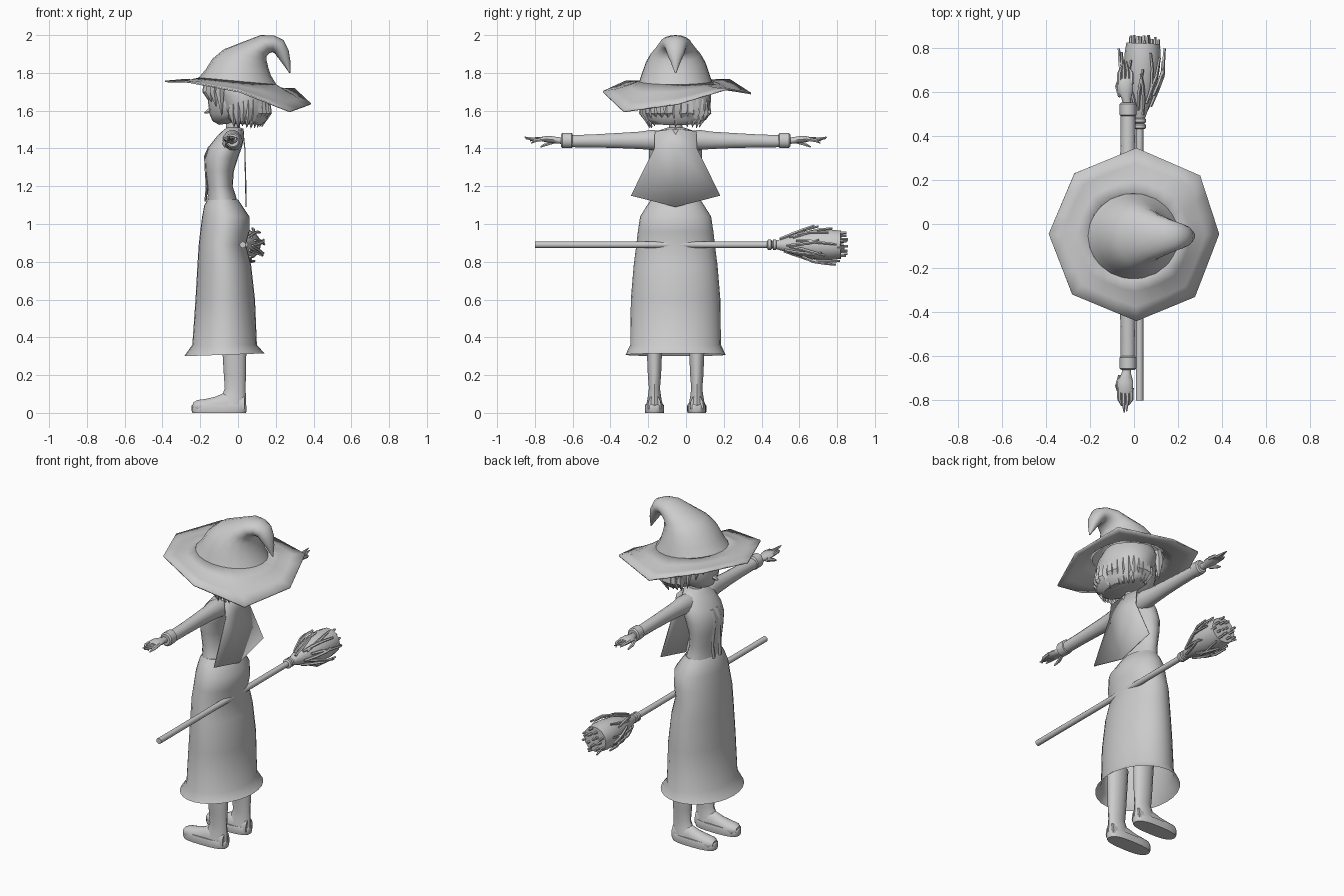
import bpy, bmesh, math, random
from mathutils import Vector as V

random.seed(4)
C = -0.055  # body centre line in y; the figure faces -x
grey = bpy.data.materials.new("plain_grey")
grey.diffuse_color = (0.6, 0.6, 0.6, 1)


def spow(c, p):
    return math.copysign(abs(c) ** p, c)


def loft(bm, rings, n=16, p=1.0, caps=(True, True)):
    """Skin (centre, u, v) rings; p < 1 squares the section."""
    loops = []
    for c, u, v in rings:
        angs = [2 * math.pi * i / n for i in range(n)]
        loops.append([bm.verts.new(V(c) + V(u) * spow(math.cos(a), p) + V(v) * spow(math.sin(a), p))
                      for a in angs])
    for a, b in zip(loops, loops[1:]):
        for i in range(n):
            j = (i + 1) % n
            bm.faces.new((a[i], a[j], b[j], b[i]))
    if caps[0]:
        bm.faces.new(loops[0])
    if caps[1]:
        bm.faces.new(loops[-1])


def span(fx, fz, bx, bz, hy, y=C):
    """Ring from its front and back points in profile and its half width."""
    f, b = V((fx, y, fz)), V((bx, y, bz))
    return (f + b) / 2, (f - b) / 2, (0, hy, 0)


def tube(bm, pts, radii, n=6):
    """Round rod through points."""
    pts = [V(q) for q in pts]
    rings = []
    for i, q in enumerate(pts):
        d = (pts[min(i + 1, len(pts) - 1)] - pts[max(i - 1, 0)]).normalized()
        ref = V((0, 0, 1)) if abs(d.z) < 0.8 else V((1, 0, 0))
        u = d.cross(ref).normalized()
        rings.append((q, u * radii[i], d.cross(u) * radii[i]))
    loft(bm, rings, n)


def finish(name, bm, angle=40, thick=0):
    bmesh.ops.recalc_face_normals(bm, faces=bm.faces)
    me = bpy.data.meshes.new(name)
    bm.to_mesh(me)
    bm.free()
    me.materials.append(grey)
    for f in me.polygons:
        f.use_smooth = True
    me.set_sharp_from_angle(angle=math.radians(angle))
    ob = bpy.data.objects.new(name, me)
    bpy.context.collection.objects.link(ob)
    if thick:
        m = ob.modifiers.new("thickness", "SOLIDIFY")
        m.thickness, m.offset = thick, 0
    return ob


def body(name, rows, n=20, caps=(True, True), angle=40, thick=0):
    bm = bmesh.new()
    loft(bm, [span(*r) for r in rows], n, caps=caps)
    return finish(name, bm, angle, thick)


# Long skirt, open below with a flared hem
body("skirt", [(-.285, .30, .14, .315, .265), (-.242, .36, .10, .36, .24), (-.225, .60, .09, .60, .237),
               (-.215, .78, .07, .78, .222), (-.208, .89, .042, .89, .208), (-.20, .96, .06, .96, .20),
               (-.19, 1.04, .06, 1.04, .188), (-.178, 1.10, .02, 1.10, .15), (-.16, 1.13, 0, 1.13, .13)],
     28, (False, True))

# Bodice
body("torso", [(-.165, 1.09, .005, 1.09, .14), (-.16, 1.15, -.012, 1.15, .125), (-.162, 1.2, -.028, 1.2, .122),
               (-.172, 1.28, -.022, 1.28, .13), (-.176, 1.35, 0, 1.35, .14), (-.155, 1.41, .022, 1.41, .14),
               (-.115, 1.46, .032, 1.46, .125), (-.085, 1.49, .03, 1.50, .09), (-.06, 1.51, .012, 1.51, .045)])
body("neck", [(-.07, 1.47, .015, 1.47, .042), (-.062, 1.52, .01, 1.52, .035), (-.07, 1.58, .02, 1.58, .04)], 12)

# Narrow open lapels down the bodice front
for s in (-1, 1):
    bm = bmesh.new()
    loft(bm, [((x, C + s * w, z), (.006, 0, 0), (0, .016, 0)) for x, w, z in
              ((-.172, .03, 1.12), (-.165, .034, 1.2), (-.17, .026, 1.28), (-.174, .022, 1.36), (-.152, .02, 1.41))],
         4)
    finish("lapel", bm)

# Flat cape panel on the back
bm = bmesh.new()
rows = []
for x, w, z, zmid in ((.025, .11, 1.49, 1.505), (.036, .113, 1.40, 1.40), (.043, .237, 1.15, 1.09)):
    rows.append([bm.verts.new((x, C + k * w, zmid if k == 0 else z)) for k in (-1, 0, 1)])
for a, b in zip(rows, rows[1:]):
    for i in (0, 1):
        bm.faces.new((a[i], a[i + 1], b[i + 1], b[i]))
finish("cape", bm, thick=.006)

for s in (-1, 1):
    # Sleeve, rolled cuff
    def across(d, x, z, rx, rz):
        return (x, C + s * d, z), (rx, 0, 0), (0, 0, rz)
    bm = bmesh.new()
    loft(bm, [across(*r) for r in ((.07, -.03, 1.44, .055, .055), (.13, -.03, 1.445, .05, .054),
                                   (.19, -.03, 1.443, .042, .047), (.30, -.028, 1.442, .037, .041),
                                   (.42, -.027, 1.44, .034, .036), (.57, -.027, 1.438, .033, .032))], 14)
    finish("sleeve", bm)
    bm = bmesh.new()
    loft(bm, [across(*r) for r in ((.545, -.027, 1.442, .031, .034), (.55, -.027, 1.442, .038, .041),
                                   (.60, -.027, 1.442, .038, .041), (.607, -.027, 1.442, .03, .033))], 14)
    finish("cuff", bm)
    # Hand with spread fingers
    bm = bmesh.new()
    loft(bm, [across(*r) for r in ((.59, -.03, 1.44, .018, .018), (.625, -.035, 1.443, .022, .018),
                                   (.66, -.04, 1.448, .036, .019), (.70, -.04, 1.45, .036, .015),
                                   (.715, -.04, 1.45, .03, .01))], 10)
    for i, (tip, z) in enumerate(((.77, 1.44), (.80, 1.46), (.795, 1.452), (.765, 1.428))):
        x = -.066 + .018 * i
        tube(bm, [(x, C + s * .69, 1.45), (x, C + s * .74, 1.452 - .003 * i),
                  (x * .6 - .016, C + s * tip, z)], [.011, .010, .003])
    tube(bm, [(-.06, C + s * .635, 1.44), (-.075, C + s * .68, 1.425), (-.07, C + s * .715, 1.408)],
         [.013, .011, .004])
    finish("hand", bm)

    # Leg, shoe and sole
    y = C + s * .112
    bm = bmesh.new()
    loft(bm, [span(*r, y) for r in ((-.09, .46, .045, .46, .045), (-.082, .32, .044, .32, .041),
                                    (-.075, .20, .042, .20, .036), (-.07, .13, .04, .13, .03),
                                    (-.085, .09, .042, .08, .036), (-.11, .04, .043, .04, .044))], 14)
    finish("leg", bm)
    bm = bmesh.new()
    loft(bm, [((x, y, .035), (0, w, 0), (0, 0, h)) for x, w, h in
              ((.035, .035, .06), (-.04, .042, .075), (-.08, .042, .07), (-.12, .044, .052),
               (-.17, .047, .04), (-.215, .043, .034), (-.238, .026, .02))], 14)
    bmesh.ops.bisect_plane(bm, geom=bm.verts[:] + bm.edges[:] + bm.faces[:],
                           plane_co=(0, 0, .02), plane_no=(0, 0, -1), clear_outer=True)
    finish("shoe", bm)
    bm = bmesh.new()
    loft(bm, [((-.1, y, z), (.146 * k, 0, 0), (0, .051 * k, 0)) for z, k in
              ((0, .97), (.012, 1), (.038, 1), (.045, .95))], 24, .75)
    finish("sole", bm)

# Head and nose
body("head", [(-.10, 1.525, -.03, 1.535, .03), (-.135, 1.545, .02, 1.55, .08), (-.15, 1.58, .07, 1.58, .125),
              (-.158, 1.64, .11, 1.64, .148), (-.155, 1.72, .13, 1.72, .15), (-.13, 1.80, .11, 1.80, .12)])
bm = bmesh.new()
tube(bm, [(-.15, C, 1.60), (-.178, C, 1.588)], [.016, .004])
finish("nose", bm)

# Bobbed hair with fringe and pointed locks
body("hair", [(-.02, 1.53, .125, 1.525, .12), (-.075, 1.56, .155, 1.55, .165), (-.10, 1.61, .168, 1.60, .184),
              (-.13, 1.68, .168, 1.68, .188), (-.165, 1.735, .155, 1.73, .178), (-.15, 1.79, .13, 1.78, .15)], 24)
bm = bmesh.new()
for i in range(19):  # lower locks around sides and back
    a = math.radians(-117 + 13 * i)
    ca, sa = math.cos(a), math.sin(a)
    drop = random.uniform(1.505, 1.54)
    tube(bm, [(.03 + .12 * ca, C + .165 * sa, 1.66), (.03 + .125 * ca, C + .168 * sa, 1.59),
              (.025 + .10 * ca, C + .14 * sa, drop)], [.02, .026, .002], 5)
for i in range(9):  # fringe
    t = (i - 4) / 4
    x = -.158 + .07 * t * t
    tube(bm, [(x, C + .15 * t, 1.76), (x - .008, C + .155 * t, 1.70),
              (x + .002, C + .155 * t + .01, 1.655 - .08 * abs(t) ** 3)], [.024, .024, .002], 5)
finish("hair_locks", bm)

# Hat crown bending over backwards to a hooked tip
body("hat_crown", [(-.21, 1.772, .205, 1.735, .195), (-.17, 1.82, .175, 1.785, .178), (-.135, 1.875, .16, 1.83, .16),
                   (-.075, 1.925, .152, 1.865, .135), (.02, 1.962, .152, 1.888, .108), (.12, 2.0, .168, 1.905, .085),
                   (.19, 1.998, .182, 1.91, .068), (.24, 1.975, .195, 1.903, .056), (.268, 1.92, .208, 1.885, .046),
                   (.277, 1.865, .235, 1.85, .026), (.277, 1.80, .271, 1.80, .004)], 18, (False, True), 60)

# Wavy eight-cornered brim
rim = [(.385, -.045, 1.635), (.30, .22, 1.715), (.01, .345, 1.69), (-.27, .23, 1.765),
       (-.387, -.045, 1.755), (-.28, -.32, 1.755), (.01, -.44, 1.70), (.275, -.33, 1.595)]
bm = bmesh.new()
loops = []
N = 24
for t in (0, .3, .65, 1):
    loop = []
    for i in range(N):
        a = 2 * math.pi * i / N
        inner = V((-.003 + .205 * math.cos(a), C + .193 * math.sin(a), 1.753 - .018 * math.cos(a)))
        k, f = divmod(i, 3)
        outer = V(rim[k]).lerp(V(rim[(k + 1) % 8]), f / 3)
        q = inner.lerp(outer, t)
        q.z -= .035 * t * (1 - t)
        loop.append(bm.verts.new(q))
    loops.append(loop)
for a, b in zip(loops, loops[1:]):
    for i in range(N):
        j = (i + 1) % N
        bm.faces.new((a[i], a[j], b[j], b[i]))
finish("hat_brim", bm, 50, .008)

# Broom handle and binding rings
bm = bmesh.new()
tube(bm, [(.025, -.80, .89), (.025, .50, .89)], [.017, .017], 12)
finish("broom_handle", bm)
bm = bmesh.new()
for y in (.43, .457):
    tube(bm, [(.026, y, .89), (.026, y + .005, .89), (.026, y + .02, .89), (.026, y + .025, .89)],
         [.021, .028, .028, .021], 14)
finish("broom_binding", bm)

# Bristle bundle with loose twigs and cut ends
prof = ((.475, .022), (.50, .03), (.55, .045), (.62, .068), (.70, .08), (.77, .082), (.82, .076))
bm = bmesh.new()
tube(bm, [(.026 + .045 * (y - .475), y, .89) for y, r in prof], [r for y, r in prof], 14)
finish("broom_bristles", bm)
bm = bmesh.new()
for i in range(18):
    a = 2 * math.pi * i / 18 + random.uniform(-.15, .15)
    y0, out = random.uniform(.49, .63), random.uniform(.0, .022)
    pts = []
    for k in range(4):
        y = y0 + k * random.uniform(.055, .072)
        r = .026 + .062 * min(1, (y - .475) / .2) + out * k / 3
        b = a + .12 * k * (-1) ** i
        pts.append((.03 + .03 * (y - .475) + r * math.cos(b), y, .89 + r * math.sin(b)))
    tube(bm, pts, [.007, .009, .008, .006], 5)
for i in range(14):
    a, r = i * 2.4, .018 * math.sqrt(i) + .006
    x, z = .042 + r * math.cos(a), .89 + r * math.sin(a)
    tube(bm, [(x, .80, z), (x, random.uniform(.83, .86), z)], [.008, .007], 5)
finish("broom_twigs", bm)
